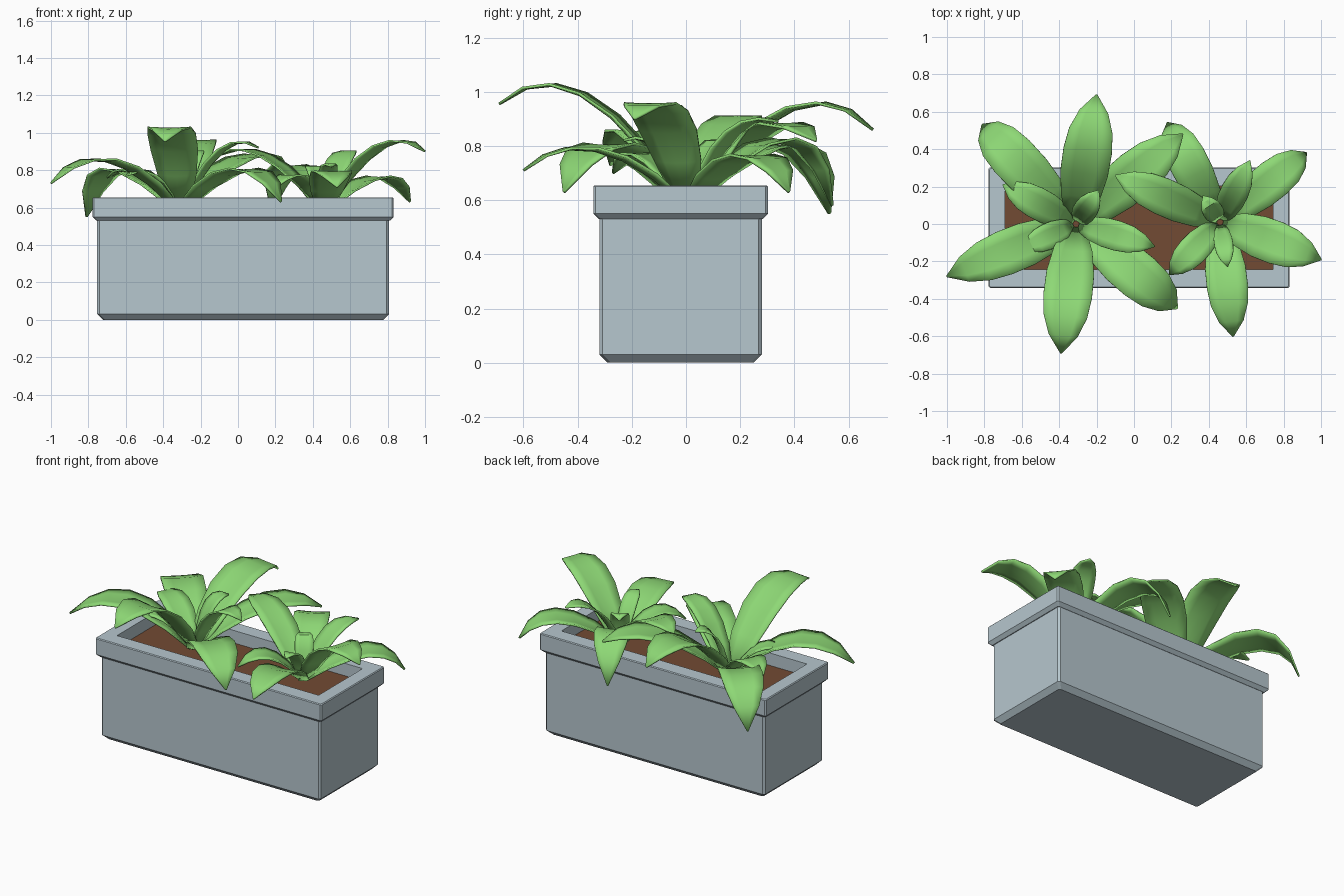
import bpy, bmesh, math
from mathutils import Vector

if "Cube" in bpy.data.objects:
    bpy.data.objects.remove(bpy.data.objects["Cube"])

CX, CY = 0.027, -0.02      # planter centre
SOIL = 0.575
ROOT = 0.59                # height where the leaves spring


def material(name, col):
    m = bpy.data.materials.new(name)
    m.diffuse_color = (*col, 1)
    m.use_nodes = True
    m.node_tree.nodes["Principled BSDF"].inputs["Base Color"].default_value = m.diffuse_color
    return m


def make(name, bm, mat=None):
    bmesh.ops.recalc_face_normals(bm, faces=bm.faces)
    me = bpy.data.meshes.new(name)
    bm.to_mesh(me)
    bm.free()
    ob = bpy.data.objects.new(name, me)
    bpy.context.collection.objects.link(ob)
    if mat:
        me.materials.append(mat)
    return ob


def ring(bm, hx, hy, z, c):
    # rectangle with chamfered corners
    pts = [(hx, hy - c), (hx - c, hy), (c - hx, hy), (-hx, hy - c),
           (-hx, c - hy), (c - hx, -hy), (hx - c, -hy), (hx, c - hy)]
    return [bm.verts.new((CX + x, CY + y, z)) for x, y in pts]


# Planter box with chamfered foot, overhanging rim and hollow top
bm = bmesh.new()
profile = [(0.75, 0.27, 0, .012), (0.78, 0.30, 0.03, .012), (0.78, 0.30, 0.53, .012),
           (0.785, 0.302, 0.53, .008), (0.805, 0.322, 0.55, .008), (0.805, 0.322, 0.65, .008),
           (0.80, 0.317, 0.655, .008), (0.717, 0.224, 0.655, .004), (0.717, 0.224, 0.56, .004)]
rings = [ring(bm, *p) for p in profile]
for a, b in zip(rings, rings[1:]):
    for i in range(8):
        j = (i + 1) % 8
        bm.faces.new((a[i], a[j], b[j], b[i]))
bm.faces.new(rings[0])
bm.faces.new(rings[-1])
make("planter_box", bm, material("planter_grey", (0.47, 0.57, 0.62)))

# Soil surface
bm = bmesh.new()
bm.faces.new(ring(bm, 0.717, 0.224, SOIL, .004))
make("soil", bm, material("soil_brown", (0.17, 0.07, 0.033)))

green = material("leaf_green", (0.27, 0.69, 0.18))
WIDTH = [0.4, 0.8, 0.98, 1.0, 0.9, 0.6, 0.03]


def leaf(bm, base, tip, tip_z, peak, width, reach):
    # arching blade: parabola from the soil through the peak height to the tip
    d = Vector((tip[0] - base[0], tip[1] - base[1], 0))
    R = d.length
    d.normalize()
    side = Vector((-d.y, d.x, 0))
    h, dz = peak - ROOT, tip_z - ROOT
    rise = h + math.sqrt(max(h * h - h * dz, 0))
    rows, n = [], len(WIDTH) - 1
    for k, w in enumerate(WIDTH):
        t = k / n
        r = 0.02 * (1 - t) ** 2 + 2 * t * (1 - t) * reach * R + t * t * R
        z = ROOT + 2 * t * (1 - t) * rise + t * t * dz
        dr = 2 * (1 - t) * reach * R + 2 * t * (R - reach * R)
        dh = 2 * (1 - t) * rise + 2 * t * (dz - rise)
        nrm = (Vector((0, 0, 1)) * dr - d * dh).normalized()
        c = Vector((base[0], base[1], z)) + d * r
        hw = w * width / 2
        fold = 0.2 * (1 - t) ** 1.5 * hw
        rows.append([bm.verts.new(c + side * (hw * s) + nrm * (fold * s * s))
                     for s in (-1, -0.5, 0, 0.5, 1)])
    for a, b in zip(rows, rows[1:]):
        for i in range(4):
            bm.faces.new((a[i], a[i + 1], b[i + 1], b[i]))


# each leaf: tip xy, tip height, peak height, width, reach of the arch
LEFT = [((-.20, .69), .86, .955, .26, .62), ((-.39, -.69), .955, 1.025, .26, .6),
        ((-1.0, -.28), .73, .855, .24, .6), ((-.81, .53), .55, .80, .25, .85),
        ((.26, .48), .82, .88, .25, .62), ((.23, -.45), .63, .80, .25, .75),
        ((.11, -.12), .92, .95, .16, .55), ((-.70, .21), .76, .80, .17, .6),
        ((-.60, -.13), .77, .79, .14, .55), ((-.19, .18), .89, .90, .13, .4)]
RIGHT = [((.92, .38), .63, .76, .21, .75), ((1.0, -.19), .90, .955, .23, .6),
         ((.53, -.60), .71, .79, .22, .62), ((.19, -.27), .70, .77, .16, .6),
         ((-.10, .26), .88, .91, .20, .6), ((.18, .54), .58, .82, .21, .8),
         ((.62, .34), .89, .90, .15, .5), ((.50, -.23), .82, .83, .10, .5),
         ((.37, .15), .80, .82, .11, .4)]

# Two leafy plants
for name, base, leaves in (("plant_left", (-.31, 0), LEFT), ("plant_right", (.46, .01), RIGHT)):
    bm = bmesh.new()
    for spec in leaves:
        leaf(bm, base, *spec)
    ob = make(name, bm, green)
    mod = ob.modifiers.new("thickness", 'SOLIDIFY')
    mod.thickness = 0.01
    mod.offset = 0
    bpy.ops.object.select_all(action='DESELECT')
    ob.select_set(True)
    bpy.context.view_layer.objects.active = ob
    bpy.ops.object.shade_smooth_by_angle(angle=math.radians(35))
